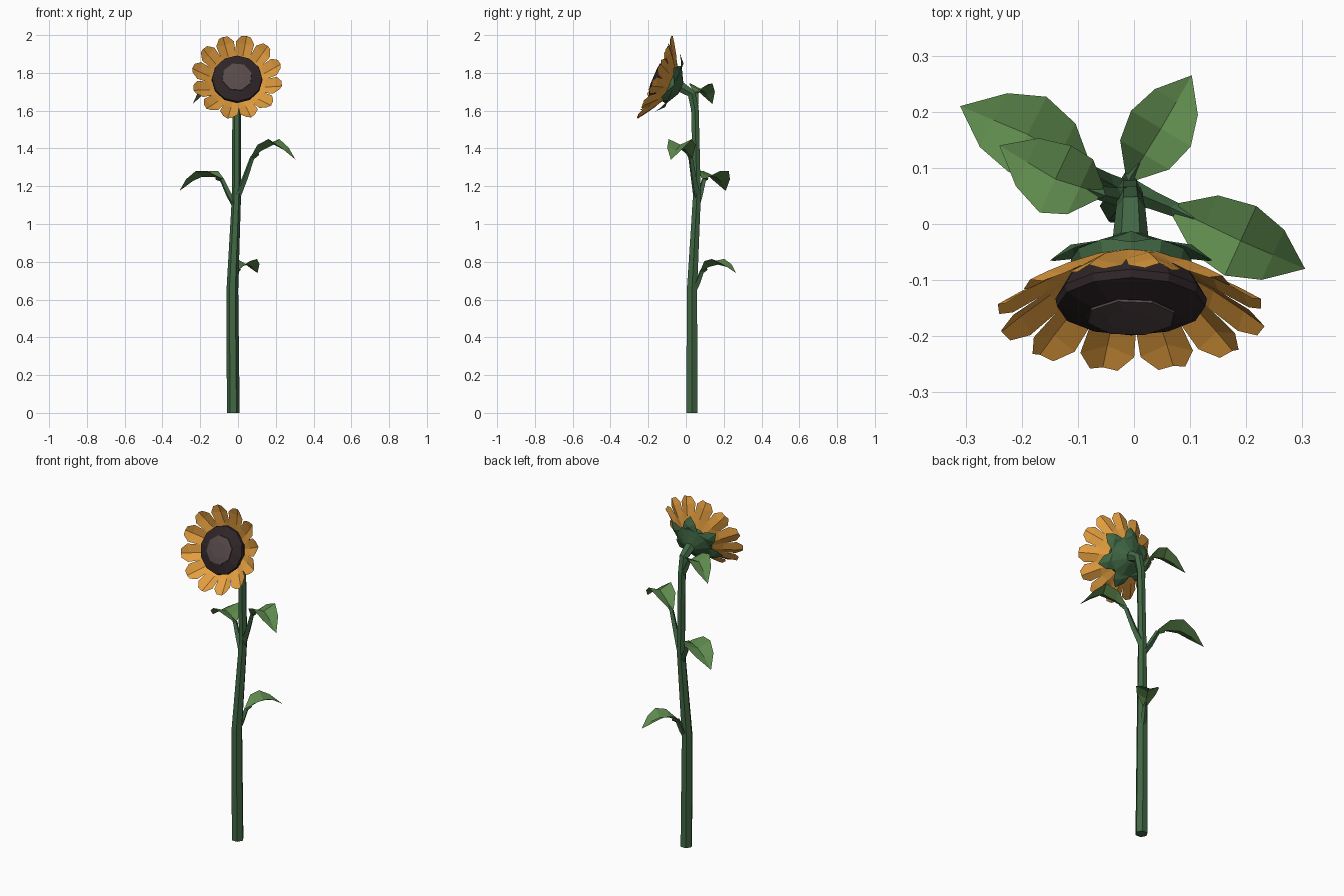
import bpy, bmesh, math
from mathutils import Vector, Matrix

if "Cube" in bpy.data.objects:
    bpy.data.objects.remove(bpy.data.objects["Cube"])

def material(name, col):
    m = bpy.data.materials.new(name)
    m.diffuse_color = (*col, 1)
    m.use_nodes = True
    m.node_tree.nodes["Principled BSDF"].inputs["Base Color"].default_value = m.diffuse_color
    return m

STEM = material("stem green", (0.053, 0.137, 0.058))
LEAF = material("leaf green", (0.112, 0.25, 0.074))
PETAL = material("petal gold", (0.78, 0.345, 0.05))
SEED = material("seed dark brown", (0.028, 0.018, 0.020))
CORE = material("seed centre brown", (0.095, 0.066, 0.068))

def finish(name, bm, mat, matrix=None):
    bmesh.ops.recalc_face_normals(bm, faces=bm.faces)
    me = bpy.data.meshes.new(name)
    bm.to_mesh(me)
    bm.free()
    me.materials.append(mat)
    ob = bpy.data.objects.new(name, me)
    bpy.context.collection.objects.link(ob)
    if matrix:
        ob.matrix_world = matrix
    return ob

def bridge(bm, a, b, closed=True):
    n = len(a)
    for i in range(n if closed else n - 1):
        j = (i + 1) % n
        bm.faces.new((a[i], a[j], b[j], b[i]))

def tube(name, path, radii, sides, mat, side_axis=Vector((1, 0, 0))):
    """Capped faceted tube following a path."""
    bm = bmesh.new()
    pts = [Vector(p) for p in path]
    rings = []
    for i, p in enumerate(pts):
        t = (pts[min(i + 1, len(pts) - 1)] - pts[max(i - 1, 0)]).normalized()
        if i == 0 and p.z == 0:
            t = Vector((0, 0, 1))
        u = (side_axis - t * side_axis.dot(t)).normalized()
        v = t.cross(u)
        rings.append([bm.verts.new(p + radii[i] * (u * math.cos(a) + v * math.sin(a)))
                      for a in (2 * math.pi * k / sides for k in range(sides))])
    for a, b in zip(rings, rings[1:]):
        bridge(bm, a, b)
    bm.faces.new(rings[0])
    bm.faces.new(rings[-1])
    return finish(name, bm, mat)

def lathe(name, profile, sides, mat, matrix, turn=0.0):
    """Capped faceted turning of (radius, height) pairs."""
    bm = bmesh.new()
    rings = [[bm.verts.new((r * math.cos(a), r * math.sin(a), h))
              for a in (turn + 2 * math.pi * k / sides for k in range(sides))]
             for r, h in profile]
    for a, b in zip(rings, rings[1:]):
        bridge(bm, a, b)
    bm.faces.new(rings[0])
    bm.faces.new(rings[-1])
    return finish(name, bm, mat, matrix)

# stem with bent neck
tube("stem",
     [(-0.025, 0.032, 0), (-0.03, 0.032, 0.65), (-0.008, 0.058, 1.15),
      (-0.007, 0.048, 1.6), (-0.006, 0.03, 1.69), (-0.006, -0.045, 1.735)],
     [0.034, 0.031, 0.024, 0.023, 0.026, 0.034], 6, STEM)

# leaves: petiole points, then folded blade along midrib
def leaf(name, start, bend, mid, tip, width, fold=0.03):
    start, bend, mid, tip = map(Vector, (start, bend, mid, tip))
    d = tip - bend
    side = Vector((-d.y, d.x, 0)).normalized()
    knee = start.lerp(bend, 0.5) + Vector((0, 0, -0.012))
    tube(name + "_stalk", [start, knee, bend, bend.lerp(mid, 0.3)],
         [0.022, 0.016, 0.013, 0.006], 4, STEM, side)
    bm = bmesh.new()
    spine = [bend, bend.lerp(mid, 0.45) + Vector((0, 0, 0.008)), mid, mid.lerp(tip, 0.5) + Vector((0, 0, 0.01))]
    up = Vector((0, 0, fold))
    rows = []
    for p, w, f in zip(spine, (0.2, 0.82, 1.0, 0.72), (0.3, 1, 1, 0.5)):
        rows.append([bm.verts.new(p - side * width * w + up * f), bm.verts.new(p),
                     bm.verts.new(p + side * width * w + up * f)])
    for a, b in zip(rows, rows[1:]):
        bridge(bm, a, b, False)
    end = bm.verts.new(tip)
    for k in (0, 1):
        bm.faces.new((rows[-1][k], rows[-1][k + 1], end))
    finish(name + "_blade", bm, LEAF)

leaf("right_leaf", (-0.005, 0.058, 1.15), (0.075, 0.025, 1.35), (0.19, -0.03, 1.42), (0.305, -0.08, 1.34), 0.068)
leaf("left_leaf", (-0.012, 0.055, 1.1), (-0.085, 0.095, 1.235), (-0.19, 0.16, 1.25), (-0.31, 0.21, 1.175), 0.075)
leaf("upper_leaf", (-0.008, 0.045, 1.6), (-0.06, 0.055, 1.69), (-0.14, 0.08, 1.715), (-0.24, 0.14, 1.635), 0.066)
leaf("lower_leaf", (-0.028, 0.036, 0.65), (-0.005, 0.085, 0.75), (0.048, 0.17, 0.785), (0.103, 0.265, 0.74), 0.062)

# flower head frame: local z is the facing direction, local y is up the face
n = Vector((0, -0.92, 0.39)).normalized()
up = Vector((0, 0.39, 0.92)).normalized()
x = up.cross(n)
HEAD = Matrix.Translation((-0.005, -0.17, 1.78)) @ Matrix((x, up, n)).transposed().to_4x4()

# seed disc and raised centre
lathe("seed_disc", [(0.11, -0.085), (0.135, -0.04), (0.132, -0.025), (0.082, -0.006)], 12, SEED, HEAD)
lathe("seed_centre", [(0.082, -0.012), (0.08, -0.002), (0.045, 0.002)], 8, CORE, HEAD, 0.3)

# ring of creased, cupped petals
COUNT = 12
bm = bmesh.new()
for i in range(COUNT):
    rot = Matrix.Rotation(2 * math.pi * (i + 0.6) / COUNT, 4, 'Z')
    rows = [[bm.verts.new(rot @ Vector((r + (c if k == 0 else 0), k * w, h - (f if k == 0 else 0)))) for k in (-1, 0, 1)]
            for r, w, h, f, c in ((0.10, 0.027, -0.092, 0.0, 0), (0.15, 0.041, -0.052, 0.016, 0),
                                  (0.205, 0.049, -0.016, 0.018, 0), (0.235, 0.025, 0.0, 0.008, 0.008))]
    for a, b in zip(rows, rows[1:]):
        bridge(bm, a, b, False)
finish("petals", bm, PETAL, HEAD)

# green cup behind the head with pointed sepals
lathe("flower_cup", [(0.034, -0.155), (0.07, -0.135), (0.108, -0.115), (0.10, -0.085)], 12, STEM, HEAD)
bm = bmesh.new()
for i in range(6):
    rot = Matrix.Rotation(2 * math.pi * (i + 0.5) / 6, 4, 'Z')
    pts = [(0.085, -0.05, -0.118), (0.085, 0.05, -0.118), (0.135, 0.036, -0.098),
           (0.168, 0, -0.078), (0.135, -0.036, -0.098), (0.125, 0, -0.118)]
    v = [bm.verts.new(rot @ Vector(p)) for p in pts]
    for k in range(5):
        bm.faces.new((v[k], v[(k + 1) % 5], v[5]))
finish("sepals", bm, STEM, HEAD)
